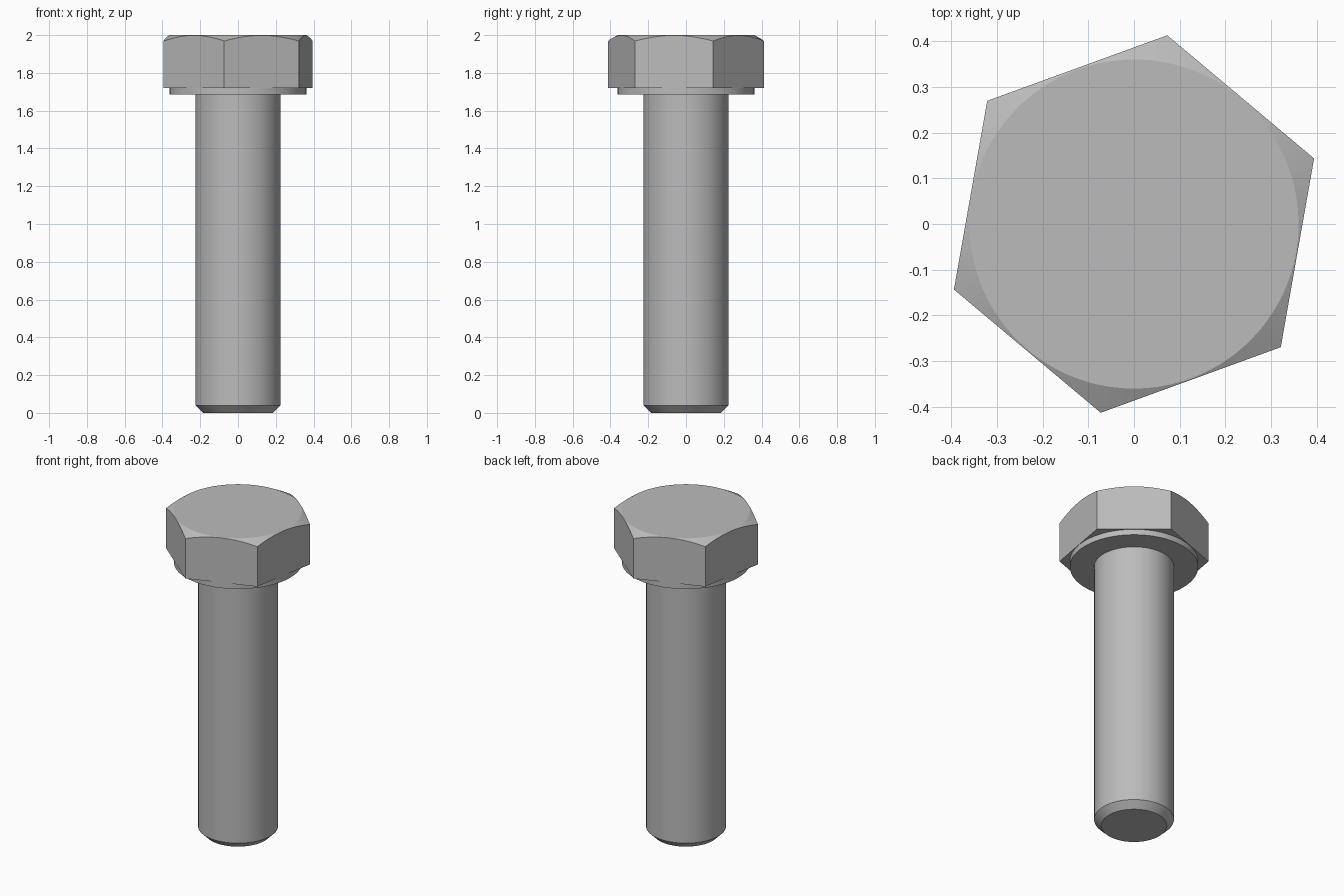
import bpy
import bmesh
from math import cos, sin, pi, radians

cube = bpy.data.objects.get("Cube")
if cube:
    bpy.data.objects.remove(cube, do_unlink=True)

# Plain steel colour
steel = bpy.data.materials.new("steel grey")
steel.use_nodes = True
colour = (0.5, 0.5, 0.5, 1)
steel.diffuse_color = colour
steel.node_tree.nodes["Principled BSDF"].inputs["Base Color"].default_value = colour


def build(name, rings, smooth_angle=25):
    """Skin a stack of equal-length rings and cap both ends."""
    bm = bmesh.new()
    loops = [[bm.verts.new(p) for p in ring] for ring in rings]
    n = len(loops[0])
    for low, high in zip(loops, loops[1:]):
        for i in range(n):
            j = (i + 1) % n
            bm.faces.new((low[i], low[j], high[j], high[i]))
    bm.faces.new(loops[0][::-1])
    bm.faces.new(loops[-1])
    mesh = bpy.data.meshes.new(name)
    bm.to_mesh(mesh)
    bm.free()
    mesh.materials.append(steel)
    obj = bpy.data.objects.new(name, mesh)
    bpy.context.collection.objects.link(obj)
    bpy.ops.object.select_all(action="DESELECT")
    obj.select_set(True)
    bpy.context.view_layer.objects.active = obj
    bpy.ops.object.shade_smooth_by_angle(angle=radians(smooth_angle))
    return obj


def circle(radius, z, n=96):
    return [(radius * cos(2 * pi * i / n), radius * sin(2 * pi * i / n), z)
            for i in range(n)]


# Shank with a chamfered tip
build("shank", [circle(0.185, 0), circle(0.225, 0.04), circle(0.225, 1.70)])

# Washer face under the head
build("washer_face", [circle(0.362, 1.685), circle(0.362, 1.73)])

# Hexagonal head, its top corners cut by a shallow cone
CORNER, TURN, STEPS = 0.42, radians(20), 16
APOTHEM = CORNER * cos(pi / 6)
TOP, SLOPE = 2.0, 0.53
base, rim, crown = [], [], []
for k in range(6 * STEPS):
    side, step = divmod(k, STEPS)
    offset = (step / STEPS - 0.5) * pi / 3
    angle = TURN + side * pi / 3 + pi / 6 + offset
    r = APOTHEM / cos(offset)
    c, s = cos(angle), sin(angle)
    base.append((r * c, r * s, 1.72))
    rim.append((r * c, r * s, TOP - SLOPE * (r - APOTHEM + 0.003)))
    crown.append(((APOTHEM - 0.003) * c, (APOTHEM - 0.003) * s, TOP))
build("hex_head", [base, rim, crown], 20)
